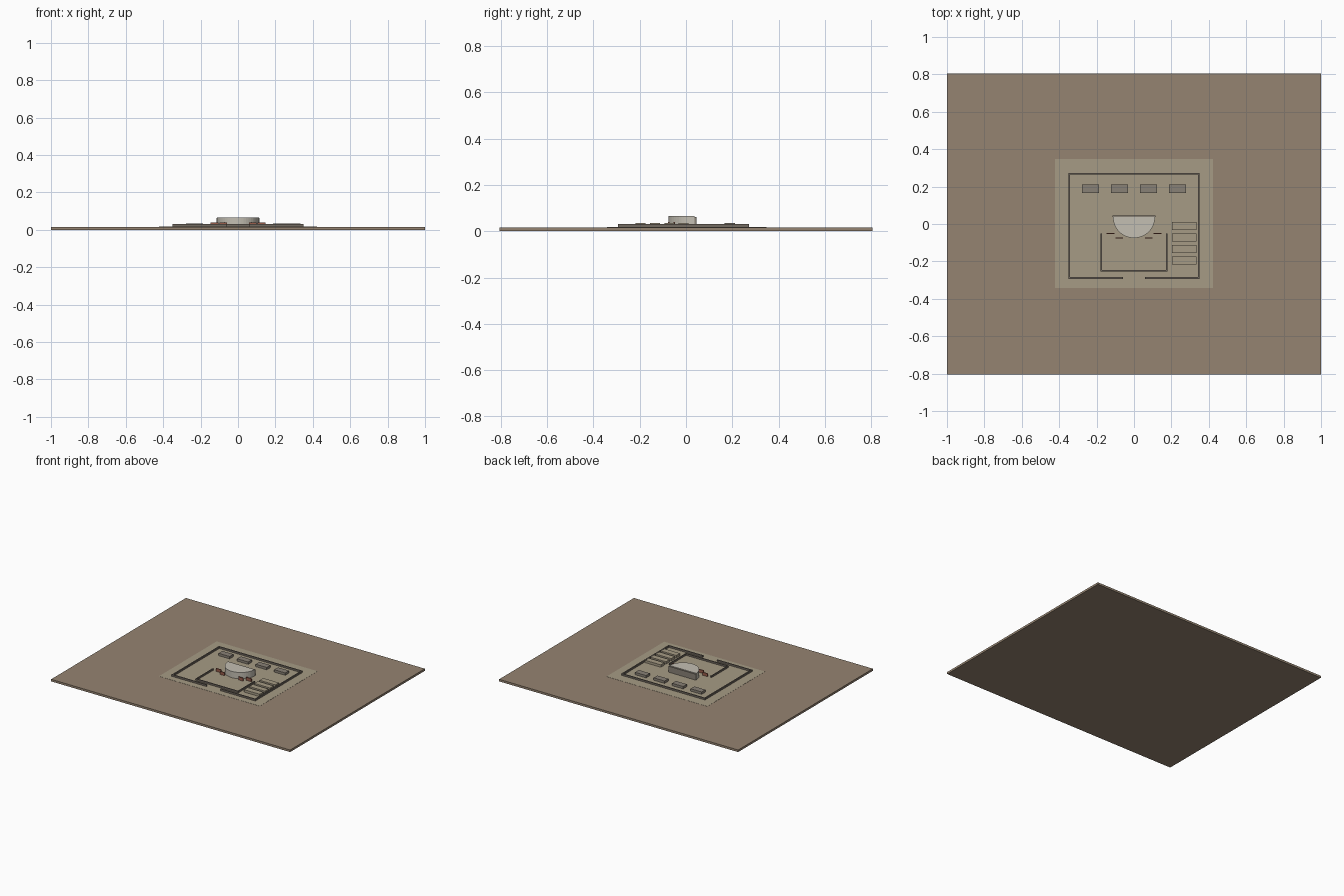
import bpy, bmesh, math

if "Cube" in bpy.data.objects:
    bpy.data.objects.remove(bpy.data.objects["Cube"])


def material(name, rgb):
    m = bpy.data.materials.new(name)
    m.diffuse_color = (*rgb, 1)
    m.use_nodes = True
    m.node_tree.nodes["Principled BSDF"].inputs["Base Color"].default_value = m.diffuse_color
    return m


EARTH = material("earth", (0.30, 0.23, 0.165))
COURT = material("court", (0.38, 0.33, 0.235))
WALL = material("wall_stone", (0.17, 0.145, 0.12))
BLOCK = material("block_stone", (0.25, 0.22, 0.18))
PALE = material("pale_stone", (0.55, 0.52, 0.45))
RED = material("red_brick", (0.32, 0.11, 0.07))
BASE = 0.016   # top of the ground slab


def mesh_object(name, bm, mat):
    me = bpy.data.meshes.new(name)
    bmesh.ops.recalc_face_normals(bm, faces=bm.faces)
    bm.to_mesh(me)
    bm.free()
    me.materials.append(mat)
    ob = bpy.data.objects.new(name, me)
    bpy.context.collection.objects.link(ob)
    return ob


def prism(name, pts, z0, z1, mat):
    bm = bmesh.new()
    face = bm.faces.new([bm.verts.new((x, y, z0)) for x, y in pts])
    ext = bmesh.ops.extrude_face_region(bm, geom=[face], use_keep_orig=True)
    verts = [v for v in ext["geom"] if isinstance(v, bmesh.types.BMVert)]
    bmesh.ops.translate(bm, verts=verts, vec=(0, 0, z1 - z0))
    return mesh_object(name, bm, mat)


def box(name, x0, x1, y0, y1, z0, z1, mat):
    return prism(name, [(x0, y0), (x1, y0), (x1, y1), (x0, y1)], z0, z1, mat)


# Ground and court
box("ground", -1, 1, -0.805, 0.805, 0, BASE, EARTH)
box("court_paving", -0.422, 0.422, -0.342, 0.348, BASE - 0.004, BASE + 0.001, COURT)

# Outer enclosure with a front gateway
T, TOP = 0.009, 0.030
box("outer_wall_back", -0.35, 0.35, 0.273 - T, 0.273, BASE, TOP, WALL)
for side, s in (("left", -1), ("right", 1)):
    xs = sorted((s * 0.35, s * (0.35 - T)))
    box("outer_wall_" + side, *xs, -0.293, 0.273, BASE, TOP, WALL)
    xs = sorted((s * 0.35, s * 0.06))
    box("outer_wall_front_" + side, *xs, -0.293, -0.293 + T, BASE, TOP, WALL)

    # Inner forecourt side walls
    xs = sorted((s * 0.179, s * (0.179 - 0.007)))
    box("inner_wall_" + side, *xs, -0.255, -0.05, BASE, TOP, WALL)

    # Small red gates stepping in towards the hall
    for i, (a, b, y) in enumerate(((0.105, 0.148, -0.05), (0.058, 0.098, -0.075))):
        xs = sorted((s * a, s * b))
        box(f"red_gate_{side}_{i + 1}", *xs, y - 0.003, y + 0.003, BASE, 0.040, RED)
box("inner_wall_front", -0.179, 0.179, -0.255, -0.246, BASE, TOP, WALL)

# Half-round hall with a flat back wall
C = 0.037
arc = [(0.112 * math.cos(math.pi + math.pi * i / 24),
        C + 0.112 * math.sin(math.pi + math.pi * i / 24)) for i in range(25)]
prism("half_round_hall", arc, BASE, 0.065, PALE)
box("hall_back_wall", -0.114, 0.114, C, C + 0.009, BASE, 0.062, BLOCK)

# Row of blocks at the back
for i in range(4):
    x = -0.2325 + 0.155 * i
    box(f"back_block_{i + 1}", x - 0.046, x + 0.046, 0.166, 0.211, BASE, 0.035, BLOCK)

# Stack of long store rooms on the right
for i in range(4):
    y = -0.010 - 0.062 * i
    box(f"store_room_{i + 1}", 0.203, 0.334, y - 0.0215, y + 0.0215, BASE, 0.035, COURT)
